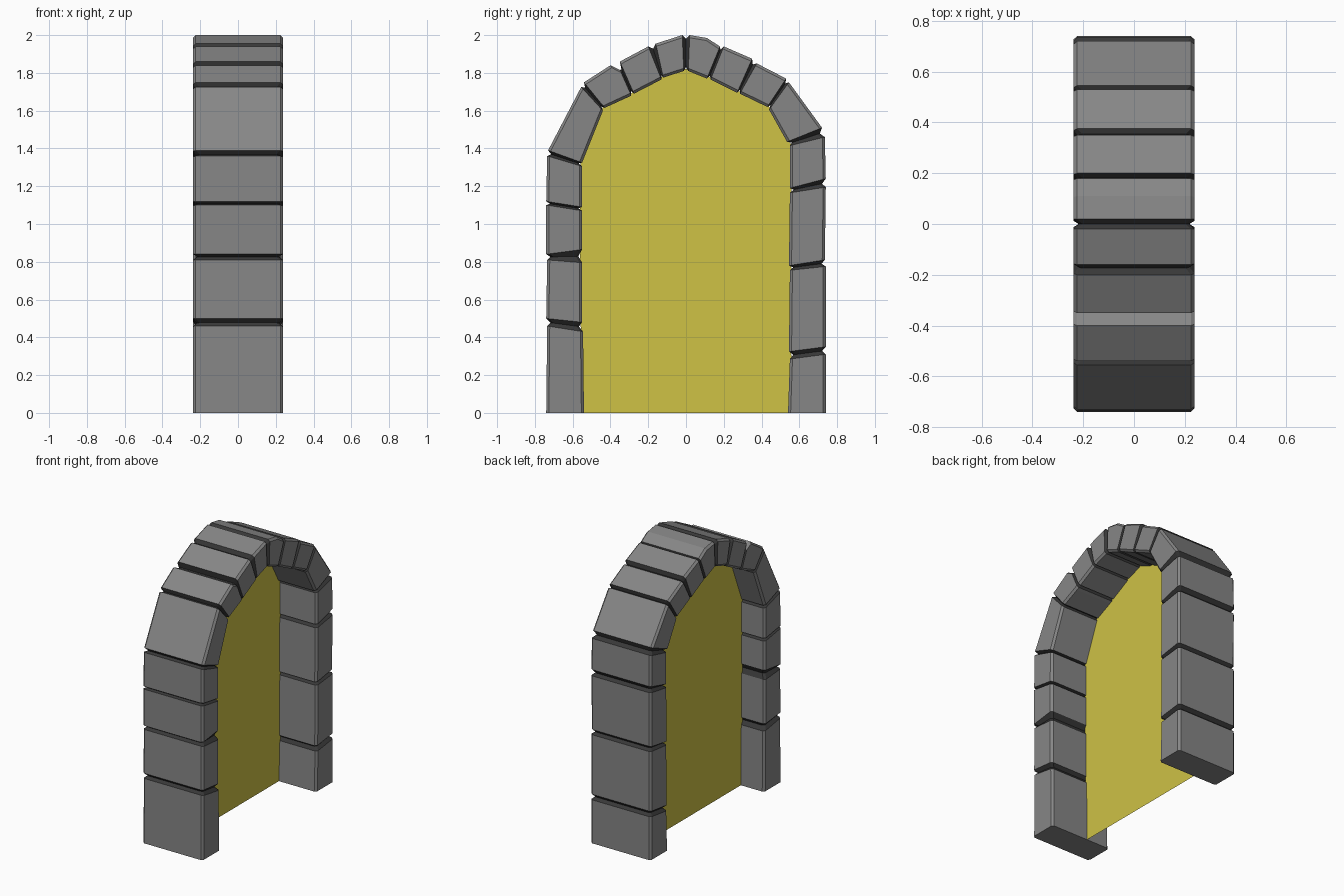
import bpy, bmesh
from mathutils import Vector

if "Cube" in bpy.data.objects:
    bpy.data.objects.remove(bpy.data.objects["Cube"])

HALF = 0.238      # half depth of the arch along x
CHAMFER = 0.014   # bevel on the long stone edges
GROOVE = 0.02     # depth of the mortar joints
PANEL_X = -0.055  # position of the door panel


def material(name, rgb):
    m = bpy.data.materials.new(name)
    m.diffuse_color = (*rgb, 1)
    m.use_nodes = True
    m.node_tree.nodes["Principled BSDF"].inputs["Base Color"].default_value = m.diffuse_color
    return m


stone = material("grey stone", (0.24, 0.24, 0.24))
mortar = material("dark mortar", (0.04, 0.04, 0.04))
yellow = material("yellow panel", (0.62, 0.54, 0.06))

# stones from the -y foot round to the +y foot: stations of (outer y, z, inner y, z)
left_leg = [
    [(-.74, 0, -.54, 0), (-.735, .46, -.545, .43)],
    [(-.74, .50, -.55, .48), (-.735, .81, -.55, .795)],
    [(-.74, .84, -.55, .865), (-.74, 1.10, -.55, 1.07)],
    [(-.74, 1.12, -.55, 1.09), (-.735, 1.36, -.55, 1.305)],
]
crown = [
    [(-.73, 1.39, -.55, 1.325), (-.555, 1.725, -.44, 1.60)],
    [(-.54, 1.75, -.43, 1.615), (-.40, 1.84, -.31, 1.67), (-.35, 1.815, -.29, 1.68)],
    [(-.35, 1.86, -.275, 1.69), (-.20, 1.94, -.13, 1.765)],
    [(-.16, 1.955, -.12, 1.775), (-.02, 2.0, -.012, 1.81)],
    [(.02, 2.0, .012, 1.81), (.11, 1.985, .06, 1.79), (.18, 1.94, .11, 1.77)],
    [(.20, 1.94, .13, 1.765), (.35, 1.875, .27, 1.695)],
    [(.375, 1.85, .285, 1.69), (.53, 1.77, .43, 1.62)],
    [(.545, 1.75, .44, 1.605), (.72, 1.51, .535, 1.435)],
]
right_leg = [
    [(.735, 1.46, .55, 1.415), (.74, 1.24, .55, 1.19)],
    [(.74, 1.195, .55, 1.165), (.735, .81, .545, .78)],
    [(.74, .775, .55, .755), (.74, .35, .545, .325)],
    [(.74, .31, .55, .285), (.74, 0, .54, 0)],
]
stones = left_leg + crown + right_leg


def ring(bm, station, inset=0.0):
    """Chamfered rectangular section across the arch at one station."""
    o, i = Vector(station[:2]), Vector(station[2:])
    u = (o - i).normalized()
    o, i, h, c = o - u * inset, i + u * inset, HALF - inset, CHAMFER
    oc, ic = o - u * c, i + u * c
    pts = [(-h + c, o), (h - c, o), (h, oc), (h, ic),
           (h - c, i), (-h + c, i), (-h, ic), (-h, oc)]
    return [bm.verts.new((x, p.x, p.y)) for x, p in pts]


def bridge(bm, a, b, mat):
    for k in range(8):
        n = (k + 1) % 8
        bm.faces.new((a[k], a[n], b[n], b[k])).material_index = mat


# stone arch with recessed mortar joints
bm = bmesh.new()
prev = prev_st = None
for blk in stones:
    rings = [ring(bm, s) for s in blk]
    if prev:
        mid = ring(bm, [(a + b) / 2 for a, b in zip(prev_st, blk[0])], GROOVE)
        bridge(bm, prev, mid, 1)
        bridge(bm, mid, rings[0], 1)
    else:
        bm.faces.new(rings[0])
    for a, b in zip(rings, rings[1:]):
        bridge(bm, a, b, 0)
    prev, prev_st = rings[-1], blk[-1]
bm.faces.new(prev)
bmesh.ops.recalc_face_normals(bm, faces=bm.faces[:])
me = bpy.data.meshes.new("stone_arch")
bm.to_mesh(me)
bm.free()
me.materials.append(stone)
me.materials.append(mortar)
bpy.context.collection.objects.link(bpy.data.objects.new("stone_arch", me))

# flat panel filling the opening, edges tucked just inside the stones
outline = []
for blk in stones:
    for s in blk:
        o, i = Vector(s[:2]), Vector(s[2:])
        p = i + (o - i).normalized() * 0.01
        outline.append((PANEL_X, p.x, max(p.y, 0)))
bm = bmesh.new()
f = bm.faces.new([bm.verts.new(p) for p in outline])
f.normal_update()
if f.normal.x < 0:
    f.normal_flip()
bmesh.ops.triangulate(bm, faces=[f])
me = bpy.data.meshes.new("door_panel")
bm.to_mesh(me)
bm.free()
me.materials.append(yellow)
bpy.context.collection.objects.link(bpy.data.objects.new("door_panel", me))
